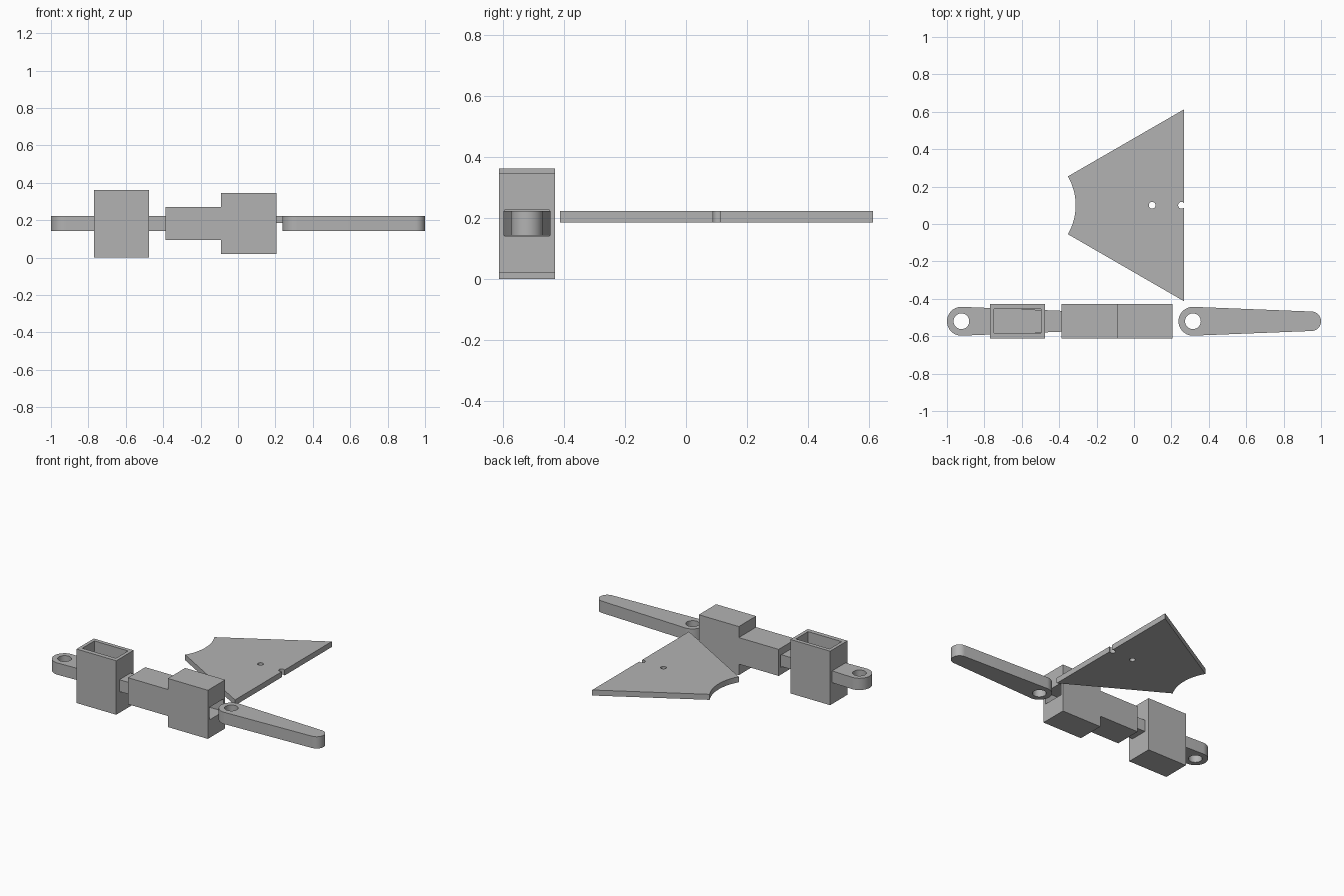
import bpy, bmesh, math
from mathutils import Vector

cube = bpy.data.objects.get("Cube")
if cube:
    bpy.data.objects.remove(cube, do_unlink=True)

grey = bpy.data.materials.new("plain_grey")
grey.use_nodes = True
GREY = (0.45, 0.45, 0.45, 1)
grey.diffuse_color = GREY
grey.node_tree.nodes["Principled BSDF"].inputs["Base Color"].default_value = GREY

AXIS_Y = -0.52            # centre line of the arm
ARM_Z = (0.143, 0.222)


def arc(cx, cy, r, start, end, n):
    """Points on an arc, angles in degrees."""
    return [(cx + r * math.cos(math.radians(start + (end - start) * i / n)),
             cy + r * math.sin(math.radians(start + (end - start) * i / n)))
            for i in range(n + 1)]


def prism(name, outline, low, high, upright=False):
    """Extrude an outline along z, or an x-z outline along y when upright."""
    bm = bmesh.new()
    place = (lambda p: (p[0], low, p[1])) if upright else (lambda p: (p[0], p[1], low))
    face = bm.faces.new([bm.verts.new(place(p)) for p in outline])
    ext = bmesh.ops.extrude_face_region(bm, geom=[face])
    step = Vector((0, high - low, 0)) if upright else Vector((0, 0, high - low))
    bmesh.ops.translate(bm, vec=step,
                        verts=[g for g in ext["geom"] if isinstance(g, bmesh.types.BMVert)])
    bmesh.ops.recalc_face_normals(bm, faces=bm.faces)
    mesh = bpy.data.meshes.new(name)
    bm.to_mesh(mesh)
    bm.free()
    mesh.materials.append(grey)
    ob = bpy.data.objects.new(name, mesh)
    bpy.context.collection.objects.link(ob)
    return ob


def rect(x0, x1, y0, y1):
    return [(x0, y0), (x1, y0), (x1, y1), (x0, y1)]


def disc(x, y, r):
    return arc(x, y, r, 0, 360, 32)[:-1]


def cut(ob, outline, low, high):
    """Subtract a vertical prism and drop the cutter."""
    cutter = prism("cutter", outline, low, high)
    cutter.hide_render = True
    mod = ob.modifiers.new("cut", "BOOLEAN")
    mod.operation = "DIFFERENCE"
    mod.solver = "EXACT"
    mod.object = cutter
    bpy.context.view_layer.objects.active = ob
    bpy.ops.object.modifier_apply(modifier=mod.name)
    bpy.data.objects.remove(cutter, do_unlink=True)


def smooth(ob):
    bpy.ops.object.select_all(action="DESELECT")
    ob.select_set(True)
    bpy.context.view_layer.objects.active = ob
    bpy.ops.object.shade_smooth_by_angle(angle=math.radians(30))


def lever(name, x_start):
    """Tapered arm with a round eye at its wide end."""
    hub, tip, length = 0.077, 0.052, 0.762
    hx, tx = x_start + hub, x_start + length - tip
    lean = math.degrees(math.acos((hub - tip) / (tx - hx)))
    outline = arc(hx, AXIS_Y, hub, lean, 360 - lean, 32) + arc(tx, AXIS_Y, tip, -lean, lean, 20)
    ob = prism(name, outline, *ARM_Z)
    cut(ob, disc(hx, AXIS_Y, 0.042), 0, 0.4)
    smooth(ob)


lever("right_lever", -1.0)
lever("left_lever", 0.238)

# open-topped box around the right lever
box = prism("open_box", rect(-0.77, -0.475, -0.612, -0.428), 0, 0.362)
cut(box, rect(-0.748, -0.498, -0.582, -0.454), 0.025, 0.4)

# stepped block with a slot along the arm
upper = [(0.205, 0.346), (-0.092, 0.346), (-0.092, 0.272), (-0.388, 0.272)]
lower = [(x, 0.366 - z) for x, z in reversed(upper)]
block = prism("stepped_block", upper + lower, -0.612, -0.428, upright=True)
cut(block, rect(-0.5, 0.3, -0.594, -0.446), 0.141, 0.225)

# fan-shaped plate with a concave end and two pin holes
FAN_X, FAN_Y = -0.621, 0.1
edge = 0.267
half = (edge - FAN_X) * math.tan(math.radians(30))
fan = prism("fan_plate", arc(FAN_X, FAN_Y, 0.309, -30, 30, 24)
            + [(edge, FAN_Y + half), (edge, FAN_Y - half)], 0.185, 0.222)
for x in (0.097, 0.254):
    cut(fan, disc(x, FAN_Y, 0.018), 0, 0.4)
smooth(fan)
